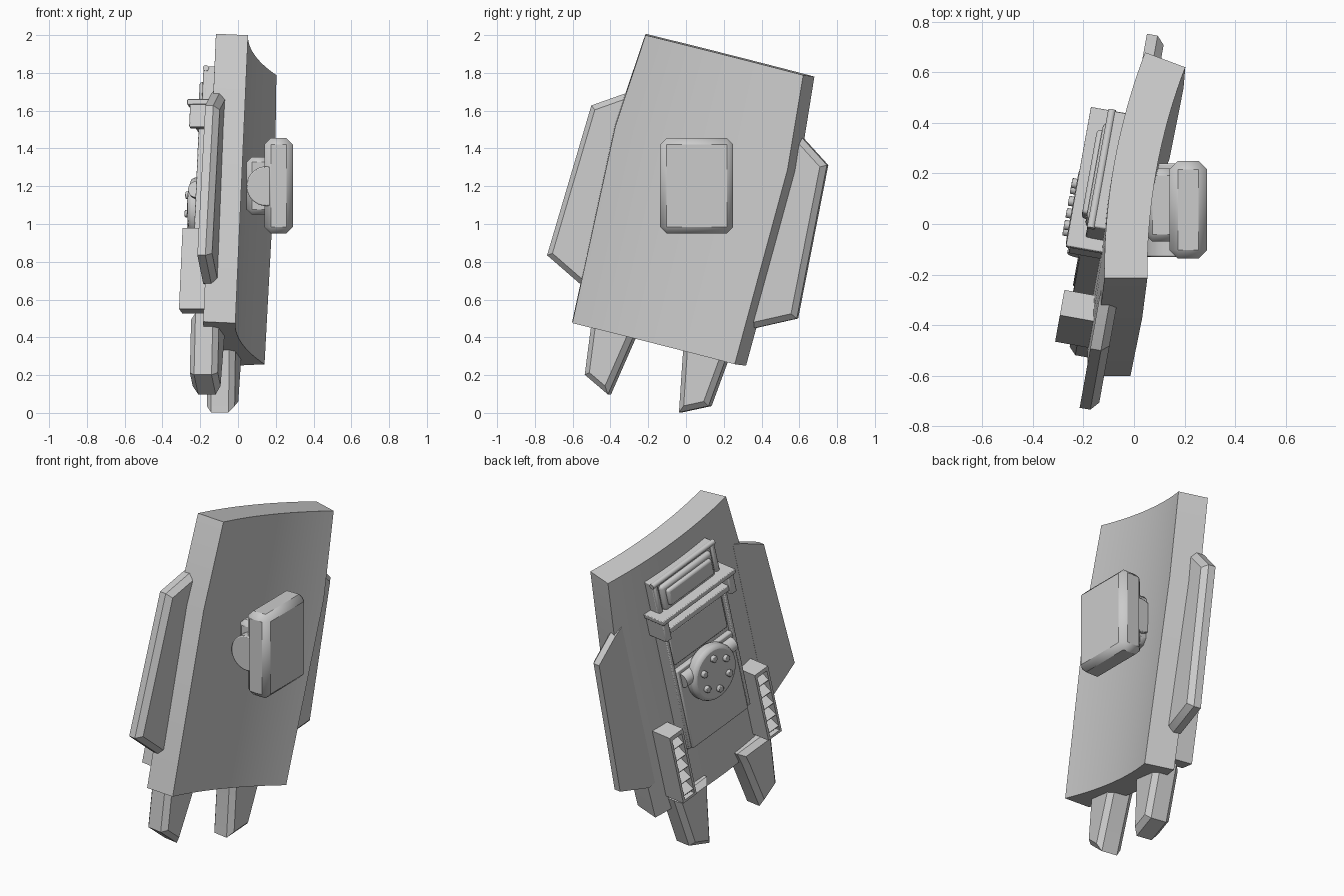
import bpy, bmesh, math
from mathutils import Matrix, Vector

if "Cube" in bpy.data.objects:
    bpy.data.objects.remove(bpy.data.objects["Cube"])

grey = bpy.data.materials.new("light_grey")
grey.use_nodes = True
COLOR = (0.6, 0.6, 0.6, 1)
grey.diffuse_color = COLOR
grey.node_tree.nodes["Principled BSDF"].inputs["Base Color"].default_value = COLOR

# Tilted shield frame: x = outward, y = across, z = along the shield
TILT = (Matrix.Translation((0, 0, 1)) @ Matrix.Rotation(math.radians(-10.2), 4, 'Z')
        @ Matrix.Rotation(math.radians(-14), 4, 'X'))
UPRIGHT = Matrix.Identity(4)


def finish(name, bm, frame=TILT, bevel=0, segments=2):
    bmesh.ops.recalc_face_normals(bm, faces=bm.faces)
    me = bpy.data.meshes.new(name)
    bm.to_mesh(me)
    bm.free()
    ob = bpy.data.objects.new(name, me)
    bpy.context.collection.objects.link(ob)
    ob.matrix_world = frame
    me.materials.append(grey)
    if bevel:
        mod = ob.modifiers.new("bevel", 'BEVEL')
        mod.width, mod.segments = bevel, segments
    bpy.ops.object.select_all(action='DESELECT')
    ob.select_set(True)
    bpy.context.view_layer.objects.active = ob
    bpy.ops.object.shade_smooth_by_angle(angle=math.radians(32))
    return ob


def box(name, x, y, z, bevel=0, frame=TILT, segments=2, turn=0):
    bm = bmesh.new()
    size = [r[1] - r[0] for r in (x, y, z)]
    mid = Vector([(r[0] + r[1]) / 2 for r in (x, y, z)])
    m = Matrix.Translation(mid) @ Matrix.Rotation(turn, 4, 'Y') @ Matrix.Diagonal((*size, 1))
    bmesh.ops.create_cube(bm, size=1, matrix=m)
    return finish(name, bm, frame, bevel, segments)


def cylinder(name, center, radius, depth, axis, sides=32, bevel=0, frame=TILT):
    bm = bmesh.new()
    rot = Matrix.Rotation(math.pi / 2, 4, 'Y' if axis == 'X' else 'X')
    bmesh.ops.create_cone(bm, cap_ends=True, segments=sides, radius1=radius, radius2=radius,
                          depth=depth, matrix=Matrix.Translation(center) @ rot)
    ob = finish(name, bm, frame, bevel)
    if bevel:
        ob.modifiers["bevel"].limit_method = 'ANGLE'
    return ob


def prism(name, outline, x0, x1, chamfer, both=False):
    # Flat outline in y, z extruded along x, with chamfered face rims
    bm = bmesh.new()
    low = bm.faces.new([bm.verts.new((x0, y, z)) for y, z in outline])
    high = bm.faces.new([bm.verts.new((x1, y, z)) for y, z in outline])
    n = len(outline)
    for i in range(n):
        j = (i + 1) % n
        bm.faces.new((low.verts[i], low.verts[j], high.verts[j], high.verts[i]))
    bmesh.ops.recalc_face_normals(bm, faces=bm.faces)
    rims = list(high.edges) + (list(low.edges) if both else [])
    bmesh.ops.bevel(bm, geom=rims, offset=chamfer, segments=1, affect='EDGES')
    return finish(name, bm)


# Curved shield panel: arc section, widest above the middle
bm = bmesh.new()
R, THICK, STEPS = 2.4, 0.17, 20
rings = []
for z, half in ((-0.653, 0.45), (0.415, 0.477), (0.921, 0.437)):
    end = math.asin(half / R)
    ring = []
    for radius, order in ((R, 1), (R + THICK, -1)):
        for i in range(STEPS + 1):
            a = order * end * (2 * i / STEPS - 1)
            ring.append(bm.verts.new((0.05 + R - radius * math.cos(a), radius * math.sin(a), z)))
    rings.append(ring)
for a, b in zip(rings, rings[1:]):
    for i in range(len(a)):
        j = (i + 1) % len(a)
        bm.faces.new((a[i], a[j], b[j], b[i]))
bm.faces.new(rings[0])
bm.faces.new(rings[-1])
finish("shield_panel", bm)

# Side wings, lower fins and vents, mirrored across the shield
for side, tag in ((-1, "front"), (1, "back")):
    wing = [(0.44, 0.615), (0.496, 0.587), (0.653, 0.484), (0.692, -0.343), (0.488, -0.445), (0.44, -0.44)]
    prism(tag + "_wing", [(side * y, z) for y, z in wing], -0.083, -0.01, 0.03)
    fin = [(0.12, -0.58), (0.142, -0.67), (0.197, -0.979), (0.343, -0.908), (0.37, -0.67), (0.38, -0.58)]
    prism(tag + "_fin", [(side * y, z) for y, z in fin], -0.165, -0.015, 0.028, both=True)

    def span(a, b):
        return sorted((side * a, side * b))
    # Louvred vent
    box(tag + "_vent_back", (-0.175, -0.08), span(0.285, 0.39), (-0.56, -0.12))
    for a, b in ((0.285, 0.3), (0.375, 0.39)):
        box(tag + "_vent_wall", (-0.225, -0.17), span(a, b), (-0.56, -0.12))
    for a, b in ((-0.56, -0.545), (-0.145, -0.12)):
        box(tag + "_vent_cap", (-0.225, -0.17), span(0.285, 0.39), (a, b))
    for i in range(5):
        z = -0.505 + i * 0.078
        box(tag + "_vent_slat", (-0.225, -0.165), span(0.3, 0.375), (z - 0.006, z + 0.006),
            turn=math.radians(-35))
    # Upper bracket cheek and plate rail
    box(tag + "_bracket_cheek", (-0.235, -0.1), span(0.235, 0.28), (0.46, 0.585), 0.006)
    box(tag + "_plate_rail", (-0.19, -0.1), span(0.222, 0.245), (-0.3, 0.46), 0.005)

# Layered equipment plate on the inner side
box("equipment_plate", (-0.165, -0.08), (-0.24, 0.24), (-0.32, 0.8), 0.006)
box("lower_cover", (-0.195, -0.1), (-0.22, 0.22), (-0.31, 0.21), 0.008)
box("upper_cover", (-0.178, -0.1), (-0.21, 0.21), (0.24, 0.45), 0.006)

# Bracket shelf and lower bar
box("bracket_shelf", (-0.25, -0.1), (-0.288, 0.288), (0.582, 0.61), 0.004)
box("bracket_bar", (-0.225, -0.1), (-0.25, 0.25), (0.485, 0.52), 0.004)

# Rounded pack with raised ridge above the shelf
box("upper_pack", (-0.19, -0.1), (-0.2, 0.2), (0.6, 0.765), 0.02, segments=3)
box("upper_pack_ridge", (-0.21, -0.15), (-0.175, 0.175), (0.63, 0.735), 0.015, segments=3)

# Tube loop around the pack
cylinder("loop_rod", (-0.165, 0, 0.79), 0.016, 0.49, 'Y', 12)
for y in (-0.225, 0.225):
    box("loop_leg", (-0.18, -0.15), (y - 0.014, y + 0.014), (0.6, 0.79), 0.008)

# Pivot bar and bolted disc
cylinder("pivot_bar", (-0.195, 0, 0.14), 0.045, 0.4, 'Y', 20)
cylinder("pivot_disc", (-0.215, 0, 0.085), 0.165, 0.075, 'X', 40, 0.022)
for i in range(6):
    a = math.tau * (i + 0.5) / 6
    cylinder("disc_bolt", (-0.257, 0.1 * math.cos(a), 0.085 + 0.1 * math.sin(a)),
             0.02, 0.03, 'X', 12, 0.004)

# Upright arm mount on the outer side
box("mount_block", (0.045, 0.18), (-0.07, 0.22), (1.05, 1.355), 0.028, UPRIGHT, 1)
cylinder("mount_pivot", (0.15, 0.055, 1.2), 0.105, 0.37, 'Y', 32, 0.006, UPRIGHT)
box("mount_pad", (0.14, 0.29), (-0.137, 0.25), (0.95, 1.455), 0.034, UPRIGHT, 1)
